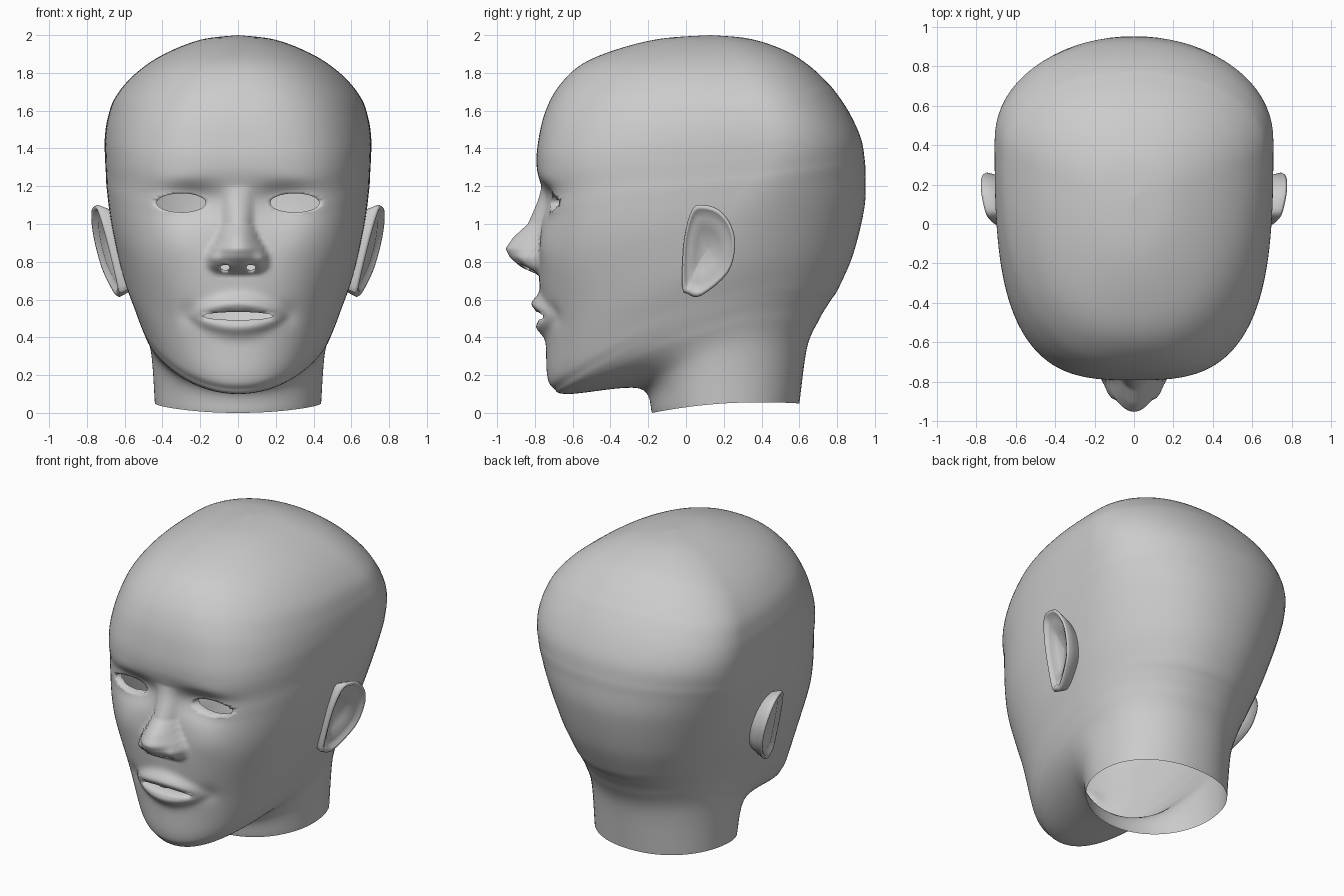
import bpy, bmesh, math

if "Cube" in bpy.data.objects:
    bpy.data.objects.remove(bpy.data.objects["Cube"])


def catmull(p, t):
    """Point on a smooth curve through the rows of p at parameter t."""
    i = min(int(t), len(p) - 2)
    f = t - i
    a, b, c, d = p[max(i - 1, 0)], p[i], p[i + 1], p[min(i + 2, len(p) - 1)]
    return [0.5 * (2 * q + (r - o) * f + (2 * o - 5 * q + 4 * r - s) * f * f
                   + (3 * q - o - 3 * r + s) * f ** 3) for o, q, r, s in zip(a, b, c, d)]


def lookup(table, z):
    """Linear lookup in a table of rows sorted by rising z."""
    for a, b in zip(table, table[1:]):
        if a[0] <= z <= b[0]:
            f = (z - a[0]) / (b[0] - a[0])
            return [p + (q - p) * f for p, q in zip(a[1:], b[1:])]
    return 0, 1


def bump(x, z, cx, cz, sx, sz):
    return math.exp(-((x - cx) / sx) ** 2 - ((z - cz) / sz) ** 2)


def finish(bm, name):
    """Mirror the half mesh across x = 0 and shade it smooth."""
    bmesh.ops.recalc_face_normals(bm, faces=bm.faces)
    me = bpy.data.meshes.new(name)
    bm.to_mesh(me)
    bm.free()
    ob = bpy.data.objects.new(name, me)
    bpy.context.collection.objects.link(ob)
    m = ob.modifiers.new("mirror", 'MIRROR')
    m.use_clip = True
    m.merge_threshold = 0.0005
    for p in me.polygons:
        p.use_smooth = True


def grid_faces(bm, rows, closed=False):
    for a, b in zip(rows, rows[1:]):
        n = len(a)
        for j in range(n if closed else n - 1):
            k = (j + 1) % n
            bm.faces.new((a[j], a[k], b[k], b[j]))


# Tilted head rings: front y, z | side x, y, z | back y
RINGS = [
    (-.18, .00, .44, .20, .05, .60),
    (-.25, .13, .46, .17, .32, .64),
    (-.62, .10, .50, .14, .45, .705),
    (-.70, .13, .53, .13, .53, .76),
    (-.735, .20, .555, .13, .60, .81),
    (-.745, .42, .615, .15, .77, .885),
    (-.78, .75, .67, .25, 1.02, .945),
    (-.765, 1.05, .695, .35, 1.20, .95),
    (-.765, 1.18, .70, .39, 1.28, .945),
    (-.79, 1.30, .705, .42, 1.37, .93),
    (-.785, 1.42, .705, .42, 1.46, .895),
    (-.75, 1.58, .69, .40, 1.56, .84),
    (-.68, 1.72, .65, .36, 1.67, .76),
    (-.56, 1.84, .55, .31, 1.79, .66),
    (-.38, 1.92, .40, .25, 1.895, .53),
    (-.14, 1.98, .20, .18, 1.975, .34),
    (.13, 2.0, 0, .13, 2.0, .13),
]

# Nose: z, protrusion, half width
NOSE = [(.73, 0, .13), (.77, .09, .16), (.82, .15, .168), (.87, .178, .15),
        (.93, .14, .115), (1.0, .07, .085), (1.2, 0, .085)]


def face_relief(x, z):
    """Forward push of the facial features at a point of the face."""
    p, w = lookup(NOSE, z)
    d = p * max(0, 1 - (x / w) ** 2)
    d += .03 * bump(x, z, .125, .81, .03, .045)              # nostril wings
    d -= .065 * bump(x, z, .24, 1.12, .15, .09)              # eye sockets
    d += .030 * bump(x, z, .30, 1.11, .11, .05)              # eyelids
    d += .012 * bump(x, z, .30, 1.23, .18, .05)              # brows
    d += .012 * bump(x, z, .30, .88, .12, .10)               # cheeks
    lip = max(0, 1 - (x / .26) ** 2)
    s = .02 + .026 * lip
    d += lip * .055 * bump(0, z, 0, .515 + .06 * lip, 1, s)  # upper lip
    d += lip * .045 * bump(0, z, 0, .515 - .06 * lip, 1, s)  # lower lip
    d -= .015 * bump(x, z, .27, .52, .05, .06)               # mouth corners
    return d


def cut_opening(bm, cx, cz, rx, rz, inset):
    """Open an oval in the face and turn its rim inward."""
    def inside(c):
        return c.y < -.4 and ((c.x - cx) / rx) ** 2 + ((c.z - cz) / rz) ** 2 < 1
    doomed = [f for f in bm.faces if inside(f.calc_center_median())]
    gone = set(doomed)
    rim = {v for f in doomed for v in f.verts if any(g not in gone for g in v.link_faces)}
    bmesh.ops.delete(bm, geom=doomed, context='FACES')
    for v in rim:
        e = math.hypot((v.co.x - cx) / rx, (v.co.z - cz) / rz)
        if e > .2:
            v.co.x = cx + (v.co.x - cx) / e
            v.co.z = cz + (v.co.z - cz) / e
    edges = [e for e in bm.edges if e.is_boundary and rim.issuperset(e.verts)
             and max(v.co.x for v in e.verts) > 1e-4]
    for v in bmesh.ops.extrude_edge_only(bm, edges=edges)["geom"]:
        if isinstance(v, bmesh.types.BMVert):
            v.co.y += inset


# Head: half shell lofted through the rings, denser over mouth, nose and eyes
FRONT, BACK = 48, 18
angles = [math.pi / 2 * (j / FRONT) ** 1.25 for j in range(FRONT + 1)]
angles += [math.pi / 2 * (1 + j / BACK) for j in range(1, BACK + 1)]
steps = []
for i in range(len(RINGS) - 1):
    n = 26 if i in (5, 6) else 12 if i in (4, 7, 8) else 8
    steps += [i + k / n for k in range(n)]
bm = bmesh.new()
rows = []
for t in steps + [len(RINGS) - 1]:
    fy, fz, sx, sy, sz, by = catmull(RINGS, t)
    k = min(1, max(0, (sz - .1) / .6))
    bz = sz + .07 * k * k * (3 - 2 * k) * min(1, max(0, (2 - sz) / .35))
    n = 2 + 1.2 * math.exp(-((fz - 1.15) / .6) ** 2)
    row = []
    for j, a in enumerate(angles):
        s, c = math.sin(a), math.cos(a)
        front = j <= FRONT
        e = n if front else 2.15
        r = (s ** e + abs(c) ** e) ** (-1 / e)
        x = 0 if j in (0, len(angles) - 1) else sx * s * r
        u = -c * r
        y = sy + u * ((sy - fy) if front else (by - sy))
        z = sz + u * (bz - fz) / 2 + u * u * ((fz + bz) / 2 - sz)
        if front and y < -.3 and z > .2:
            y -= face_relief(x, z)
        row.append(bm.verts.new((x, y, z)))
    rows.append(row)
grid_faces(bm, rows)
bmesh.ops.remove_doubles(bm, verts=rows[-1], dist=.001)

# Eye, mouth and nostril openings
cut_opening(bm, .30, 1.112, .13, .05, .06)
cut_opening(bm, 0, .513, .19, .021, .08)
cut_opening(bm, .068, .77, .025, .014, .04)
finish(bm, "head")

# Ears: one outline lofted through rim, fold and hollow
OUTLINE = [(-.02, .67), (-.01, .92), (.035, 1.08), (.10, 1.10), (.18, 1.07),
           (.24, .99), (.26, .88), (.22, .74), (.08, .62), (.01, .63)]
loop = OUTLINE[-1:] + OUTLINE + OUTLINE[:2]
outline = [catmull(loop, 1 + k / 4) for k in range(4 * len(OUTLINE))]
SECTION = [(.72, -.11), (.90, -.04), (1.0, .015), (.96, .03), (.89, .026),
           (.82, .005), (.70, .008), (.45, -.025), (.04, -.042)]
bm = bmesh.new()
rows = []
for s, h in SECTION:
    row = []
    for py, pz in outline:
        y, z = .11 + (py - .11) * s, .87 + (pz - .87) * s
        row.append(bm.verts.new((.685 + .23 * (z - .88) + .25 * (y - .1) + h, y, z)))
    rows.append(row)
grid_faces(bm, rows, True)
bm.faces.new(rows[-1])
finish(bm, "ears")
